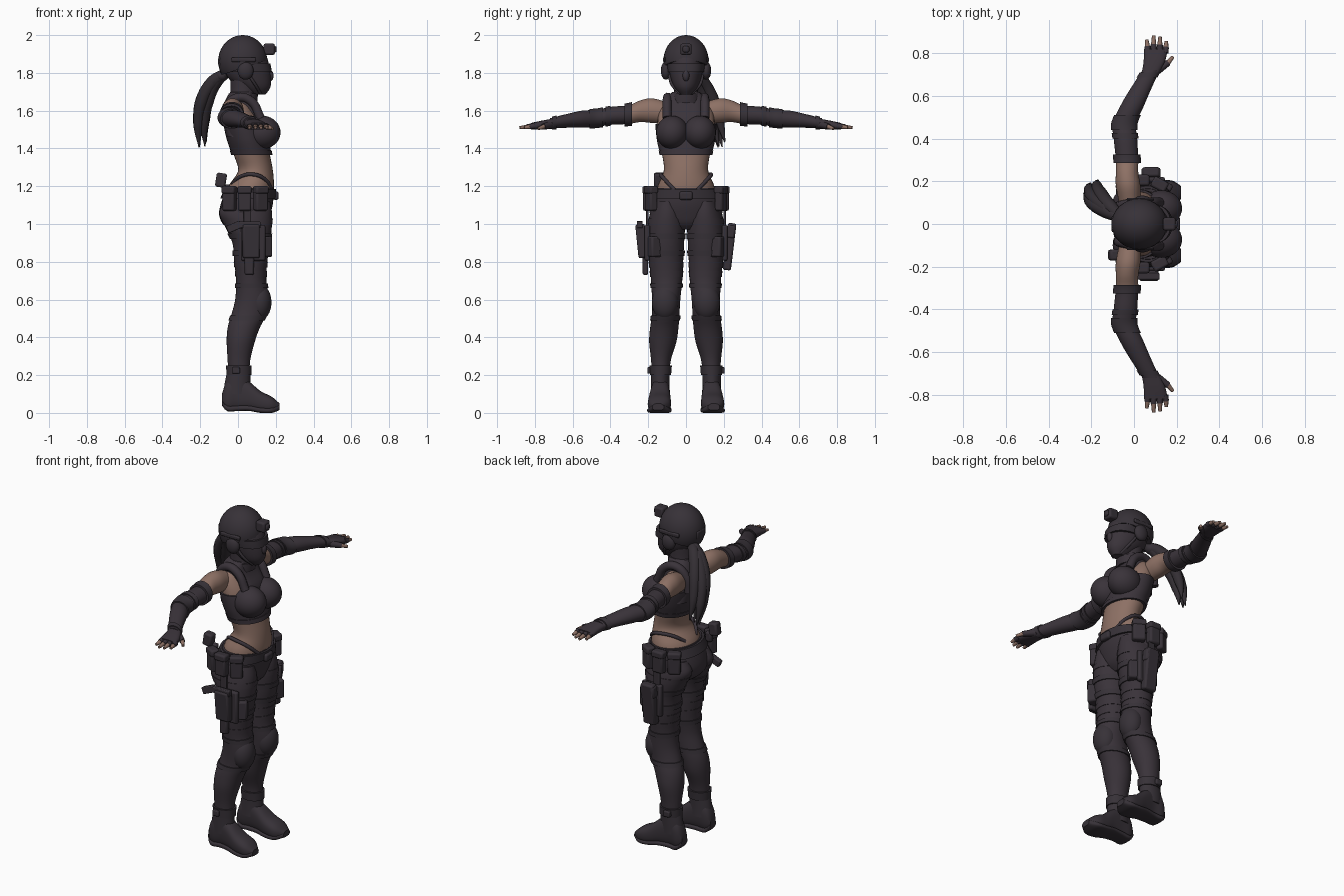
import bpy, bmesh, math, random
from mathutils import Vector, Matrix, Euler

if "Cube" in bpy.data.objects:
    bpy.data.objects.remove(bpy.data.objects["Cube"])
random.seed(4)


def material(name, colour):
    mat = bpy.data.materials.new(name)
    mat.use_nodes = True
    mat.diffuse_color = (*colour, 1)
    mat.node_tree.nodes["Principled BSDF"].inputs["Base Color"].default_value = (*colour, 1)
    return mat


cloth = material("dark cloth", (.042, .033, .042))
gear = material("dark gear", (.038, .031, .039))
hair = material("dark hair", (.034, .028, .034))
skin = material("brown skin", (.27, .165, .13))
made = []


def add(name, data, mat):
    obj = bpy.data.objects.new(name, data)
    bpy.context.collection.objects.link(obj)
    data.materials.append(mat)
    made.append(obj)
    return obj


def from_bmesh(name, bm, mat):
    bmesh.ops.recalc_face_normals(bm, faces=bm.faces)
    mesh = bpy.data.meshes.new(name)
    bm.to_mesh(mesh)
    bm.free()
    return add(name, mesh, mat)


# Section rows are (position, low u, high u, low v, high v), sorted by position
def sample(rows, t):
    last = len(rows) - 1
    i = max(k for k in range(last) if k == 0 or rows[k][0] <= t)
    a, b = rows[i], rows[i + 1]
    before, after = rows[max(i - 1, 0)], rows[min(i + 2, last)]
    span = b[0] - a[0]
    f = (t - a[0]) / span
    result = [t]
    for k in range(1, len(a)):
        ma = (b[k] - before[k]) / (b[0] - before[0]) * span
        mb = (after[k] - a[k]) / (after[0] - a[0]) * span
        bend = (1 - f) * ma * f * (1 - f) - f * mb * f * (1 - f)
        ease = f * f * (3 - 2 * f)
        result.append(a[k] + (b[k] - a[k]) * ease + bend)
    return result


def fill(rows, start, end, step=.015):
    count = max(2, round((end - start) / step))
    return [sample(rows, start + (end - start) * i / count) for i in range(count + 1)]


def loft(name, axis, rows, mat, side=1, square=1.0, n=32):
    bm = bmesh.new()
    rings = []
    for t, u0, u1, v0, v1 in rows:
        ring = []
        for i in range(n):
            angle = math.tau * i / n
            c, s = math.cos(angle), math.sin(angle)
            u = (u0 + u1) / 2 + (u1 - u0) / 2 * math.copysign(abs(c) ** square, c)
            v = (v0 + v1) / 2 + (v1 - v0) / 2 * math.copysign(abs(s) ** square, s)
            x, y, z = {"x": (t, u, v), "y": (u, t, v), "z": (u, v, t)}[axis]
            ring.append(bm.verts.new((x, y * side, z)))
        rings.append(ring)
    for low, high in zip(rings, rings[1:]):
        for i in range(n):
            j = (i + 1) % n
            bm.faces.new((low[i], low[j], high[j], high[i]))
    bm.faces.new(rings[0])
    bm.faces.new(rings[-1])
    return from_bmesh(name, bm, mat)


def smooth_loft(name, axis, rows, mat, side=1, square=1.0):
    return loft(name, axis, fill(rows, rows[0][0], rows[-1][0]), mat, side, square)


def band(name, axis, rows, start, end, grow, mat, side=1, square=1.0):
    inner = fill(rows, start, end)
    outer = [(t, a - grow, b + grow, c - grow, d + grow) for t, a, b, c, d in inner]
    return loft(name, axis, [inner[0], *outer, inner[-1]], mat, side, square)


def ball(name, centre, radii, mat, cut=None):
    bm = bmesh.new()
    place = Matrix.Translation(centre) @ Matrix.Diagonal((*radii, 1))
    bmesh.ops.create_uvsphere(bm, u_segments=32, v_segments=20, radius=1, matrix=place)
    if cut:
        geom = bm.verts[:] + bm.edges[:] + bm.faces[:]
        bmesh.ops.bisect_plane(bm, geom=geom, plane_co=cut[0], plane_no=cut[1], clear_inner=True)
        bmesh.ops.holes_fill(bm, edges=bm.edges)
    return from_bmesh(name, bm, mat)


def box(name, centre, size, mat=gear, turn=(0, 0, 0), bevel=.01):
    bm = bmesh.new()
    place = Matrix.Translation(centre) @ Euler(turn).to_matrix().to_4x4()
    bmesh.ops.create_cube(bm, size=1, matrix=place @ Matrix.Diagonal((*size, 1)))
    obj = from_bmesh(name, bm, mat)
    mod = obj.modifiers.new("soft edges", "BEVEL")
    mod.width, mod.segments = bevel, 2


def tube(name, points, radii, mat):
    curve = bpy.data.curves.new(name, "CURVE")
    curve.dimensions, curve.bevel_depth, curve.bevel_resolution = "3D", 1, 3
    curve.resolution_u, curve.use_fill_caps = 6, True
    spline = curve.splines.new("BEZIER")
    spline.bezier_points.add(len(points) - 1)
    for point, co, radius in zip(spline.bezier_points, points, radii):
        point.co, point.radius = co, radius
        point.handle_left_type = point.handle_right_type = "AUTO"
    add(name, curve, mat)


def even(rows):
    return [(t, a, b, -w, w) for t, a, b, w in rows]


# Torso, pelvis and clothing
torso = even([(1.1, -.07, .18, .16), (1.2, -.05, .19, .15), (1.28, 0, .185, .118),
              (1.36, -.02, .17, .125), (1.45, -.05, .15, .145), (1.55, -.07, .12, .15),
              (1.62, -.07, .08, .13), (1.67, -.05, .06, .07)])
pelvis = even([(.97, -.04, .12, .1), (1.0, -.08, .15, .16), (1.05, -.1, .17, .19),
               (1.11, -.09, .185, .19), (1.19, -.06, .19, .165)])
panel = even([(1.46, -.06, .15, .13), (1.56, -.08, .135, .105), (1.62, -.08, .1, .105),
              (1.67, -.06, .08, .1), (1.7, -.04, .08, .07)])
smooth_loft("torso", "z", torso, skin)
smooth_loft("trouser_seat", "z", pelvis, cloth)
band("belt", "z", pelvis, 1.135, 1.185, .012, gear)
box("belt_buckle", (.2, 0, 1.15), (.03, .07, .045))
band("crop_top", "z", torso, 1.37, 1.53, .01, cloth)
band("crop_top_hem", "z", torso, 1.365, 1.39, .014, cloth)
smooth_loft("crop_top_upper", "z", panel, cloth, square=.6)

# Head, mask and helmet
neck = even([(1.62, -.05, .09, .075), (1.69, -.04, .095, .065), (1.78, -.04, .09, .065)])
head = even([(1.685, .06, .145, .03), (1.72, .01, .17, .06), (1.77, -.05, .175, .08),
             (1.84, -.08, .165, .092), (1.9, -.085, .145, .09), (1.95, -.03, .1, .05)])
smooth_loft("neck", "z", neck, cloth)
band("neck_gaiter", "z", neck, 1.64, 1.69, .01, cloth)
smooth_loft("masked_head", "z", head, cloth)
band("goggles", "z", head, 1.805, 1.85, .008, gear, square=.8)
ball("nose", (.17, 0, 1.785), (.018, .018, .03), cloth)
ball("helmet", (.025, 0, 1.862), (.13, .12, .138), gear,
     ((-.1, 0, 1.785), (-.32, 0, 1)))
box("helmet_mount", (.165, 0, 1.925), (.06, .06, .06))
box("helmet_mount_lens", (.195, 0, 1.925), (.02, .035, .035))
box("helmet_rear_pad", (-.095, 0, 1.86), (.02, .08, .05))

# Ponytail
tail = [(-.06, .03, 1.8), (-.12, .07, 1.76), (-.175, .12, 1.66),
        (-.195, .16, 1.54), (-.19, .19, 1.42)]
for strand in range(7):
    shift = Vector([random.uniform(-.025, .025) for _ in range(3)])
    path = [Vector(p) + shift * min(i, 2) / 2 for i, p in enumerate(tail)]
    tube("ponytail_strand", path, (.025, .033, .033, .026, .003), hair)
ball("hair_tie", (-.085, .045, 1.785), (.035, .035, .03), gear)

# Limb sections for the +y side
leg = [(.19, -.05, .06, .09, .18), (.28, -.055, .065, .08, .185), (.38, -.06, .09, .05, .195),
       (.45, -.055, .115, .04, .19), (.52, -.035, .15, .035, .18), (.6, -.015, .165, .03, .18),
       (.7, -.01, .15, .02, .185), (.8, -.02, .155, .015, .195), (.9, -.03, .17, .01, .2),
       (1.0, -.075, .18, .005, .2), (1.06, -.1, .18, .01, .19), (1.12, -.07, .17, .03, .17)]
foot = [(-.085, .11, .16, .04, .1), (-.06, .095, .18, .01, .17), (0, .09, .18, .01, .2),
        (.06, .085, .19, .01, .165), (.12, .08, .2, 0, .115), (.18, .085, .2, 0, .085),
        (.22, .12, .175, .015, .05)]
arm = [(.1, -.07, .03, 1.53, 1.645), (.18, -.085, .03, 1.535, 1.665),
       (.24, -.085, .02, 1.54, 1.655), (.3, -.085, .02, 1.53, 1.63),
       (.4, -.095, .015, 1.525, 1.62), (.47, -.1, .01, 1.515, 1.605),
       (.55, -.065, .045, 1.51, 1.6), (.62, -.025, .075, 1.51, 1.585), (.72, .04, .12, 1.505, 1.56)]
hand = [(.7, .035, .115, 1.505, 1.558), (.76, .045, .145, 1.5, 1.548), (.82, .047, .158, 1.5, 1.535)]
fingers = [(.065, .06, .862), (.092, .092, .882), (.12, .122, .876), (.146, .152, .856)]

for side, label in ((1, "left"), (-1, "right")):
    def at(x, y, z):
        return Vector((x, y * side, z))

    # Bust, straps and headset
    ball(label + "_bust", at(.128, .073, 1.485), (.097, .085, .088), cloth)
    tube(label + "_shoulder_strap", [at(.12, .1, 1.56), at(.07, .1, 1.65), at(0, .095, 1.67),
                                     at(-.06, .085, 1.62), at(-.075, .08, 1.53)], [.024] * 5, cloth)
    tube(label + "_hip_strap", [at(.18, .06, 1.18), at(.145, .112, 1.235), at(.085, .134, 1.262),
                                at(.01, .1, 1.25), at(-.03, .05, 1.21)], [.01] * 5, cloth)
    ball(label + "_ear_cup", at(.04, .107, 1.812), (.042, .026, .048), gear)
    box(label + "_helmet_rail", at(.03, .115, 1.87), (.13, .015, .025))
    tube(label + "_chin_strap", [at(.05, .09, 1.8), at(.09, .075, 1.74), at(.12, .03, 1.69)],
         [.008] * 3, gear)

    # Arm and glove
    loft(label + "_upper_arm", "y", fill(arm, .1, .3), skin, side)
    loft(label + "_sleeve", "y", fill(arm, .29, .72), cloth, side)
    band(label + "_sleeve_cuff", "y", arm, .285, .325, .012, gear, side)
    band(label + "_elbow_strap", "y", arm, .4, .425, .006, gear, side)
    band(label + "_elbow_pad", "y", arm, .44, .51, .007, gear, side)
    band(label + "_wrist_strap", "y", arm, .685, .71, .006, gear, side)
    smooth_loft(label + "_palm", "y", hand, cloth, side, .75)
    for root, tip, reach in fingers:
        start, end = at(root, .8, 1.52), at(tip, reach, 1.51)
        middle = start.lerp(end, .5)
        tube(label + "_glove_finger", [start, middle], [.016, .014], cloth)
        tube(label + "_fingertip", [middle, end], [.012, .008], skin)
    tube(label + "_glove_thumb", [at(.11, .72, 1.525), at(.16, .755, 1.515)], [.02, .015], cloth)
    tube(label + "_thumb_tip", [at(.158, .753, 1.515), at(.182, .782, 1.505)], [.012, .008], skin)

    # Leg, knee pad and straps
    smooth_loft(label + "_trouser_leg", "z", leg, cloth, side)
    ball(label + "_knee_pad", at(.115, .11, .585), (.062, .07, .095), gear)
    for height, width in ((.49, .025), (.66, .025), (.83, .03), (.92, .03)):
        band(label + "_leg_strap", "z", leg, height, height + width, .006, gear, side)
    for height in (.72, .77, 1.0):
        band(label + "_cloth_fold", "z", leg, height, height + .03, .003, cloth, side)

    # Boot
    smooth_loft(label + "_boot", "x", foot, gear, side, .8)
    sole = [(x, a - .003, b + .003, c, c + .03) for x, a, b, c, d in foot]
    smooth_loft(label + "_boot_sole", "x", sole, gear, side, .6)
    loft(label + "_boot_shaft", "z", [(.1, -.075, .07, .085, .185), (.16, -.07, .065, .088, .185),
                                      (.21, -.06, .065, .088, .185)], gear, side)
    band(label + "_ankle_strap", "z", leg, .2, .25, .01, gear, side)
    box(label + "_ankle_buckle", at(-.01, .19, .225), (.04, .03, .035), bevel=.006)

    # Belt pouches and thigh rig
    for x, y, turn in ((.12, .185, -.5), (.035, .205, 0), (-.045, .175, .5)):
        box(label + "_belt_pouch", at(x, y, 1.135), (.07, .045, .13), turn=(0, 0, turn * side))
        box(label + "_pouch_flap", at(x, y, 1.18), (.076, .052, .04), turn=(0, 0, turn * side))
    box(label + "_drop_strap", at(.05, .205, 1.02), (.04, .015, .2), bevel=.004)
    box(label + "_thigh_plate", at(.08, .205, .9), (.13, .03, .19))
    box(label + "_thigh_pouch", at(.14, .17, .88), (.07, .06, .11), turn=(0, 0, -.5 * side))

# Single-sided gear
box("left_holster", (.08, .23, .88), (.08, .045, .25), turn=(-.12, 0, 0))
box("left_holster_flap", (.08, .238, .96), (.09, .045, .07), turn=(-.12, 0, 0))
box("right_holster", (.07, -.235, .91), (.09, .05, .18), turn=(.1, 0, 0))
box("right_holster_tip", (.06, -.215, .79), (.05, .03, .12))
box("pistol_slide", (.06, -.245, .995), (.12, .03, .035), bevel=.005)
box("pistol_grip", (-.02, -.245, .985), (.08, .03, .04), turn=(0, -.4, 0), bevel=.005)
box("radio", (-.09, -.145, 1.232), (.055, .05, .075), turn=(0, .15, 0))
box("radio_clip", (-.06, -.135, 1.18), (.04, .03, .06))

# Shading
bpy.ops.object.select_all(action="DESELECT")
for obj in made:
    if obj.type == "MESH":
        obj.select_set(True)
        bpy.context.view_layer.objects.active = obj
bpy.ops.object.shade_smooth_by_angle(angle=math.radians(40))
